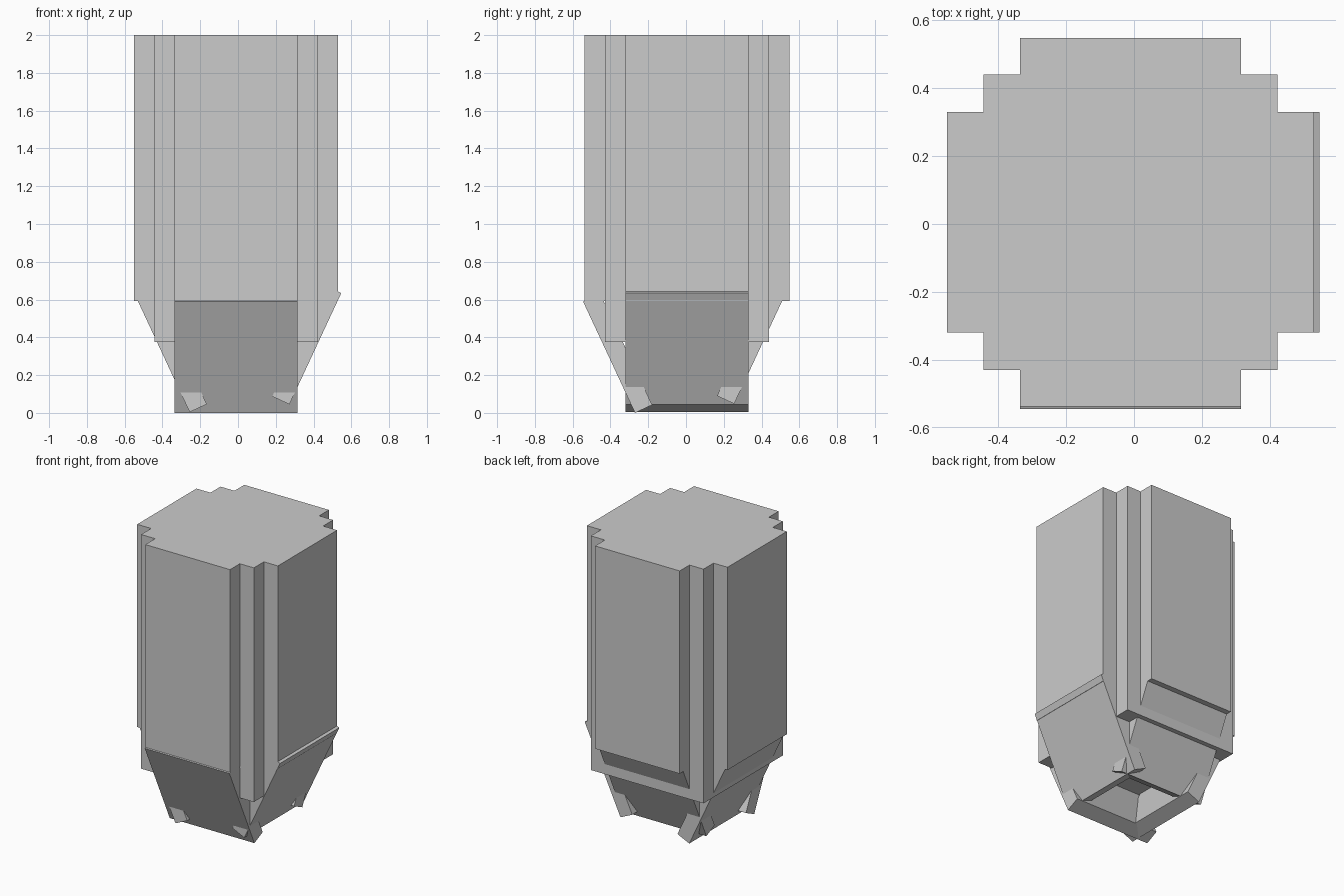
import bpy
from math import radians
from mathutils import Matrix, Vector

if "Cube" in bpy.data.objects:
    bpy.data.objects.remove(bpy.data.objects["Cube"], do_unlink=True)

grey = bpy.data.materials.new("plain grey")
grey.use_nodes = True
colour = (0.6, 0.6, 0.6, 1)
grey.diffuse_color = colour
grey.node_tree.nodes["Principled BSDF"].inputs["Base Color"].default_value = colour

CX, CY = -0.01, 0.005      # axis of the main column
SIDE = 0.65                # width and length of each plate
THICK = 0.1
TILT = radians(25)


def box(name, size, centre):
    """Axis-aligned box with its size baked into the mesh."""
    bpy.ops.mesh.primitive_cube_add(size=1)
    ob = bpy.context.object
    ob.name = name
    ob.data.transform(Matrix.Translation(centre) @ Matrix.Diagonal((*size, 1)))
    ob.data.materials.append(grey)
    return ob


# Column: three crossed blocks, the square core hanging lower than the others
for name, sx, sy, bottom in (
    ("column_wide_block", 1.08, SIDE, 0.593),
    ("column_deep_block", SIDE, 1.085, 0.593),
    ("column_core", 0.865, 0.87, 0.375),
):
    box(name, (sx, sy, 2 - bottom), Vector((CX, CY, (2 + bottom) / 2)))

# Tapering plates below the column, each pivoting on its lower outer edge
for name, turn, x, y, z in (
    ("front_plate", 0, CX, -0.27, 0.0),
    ("left_plate", 90, 0.272, CY, 0.045),
    ("back_plate", 180, CX, 0.255, 0.048),
    ("right_plate", -90, -0.256, CY, 0.004),
):
    plate = box(name, (SIDE, THICK, SIDE), Vector((0, THICK / 2, SIDE / 2)))
    plate.matrix_world = (Matrix.Translation((x, y, z))
                          @ Matrix.Rotation(radians(turn), 4, "Z")
                          @ Matrix.Rotation(TILT, 4, "X"))
